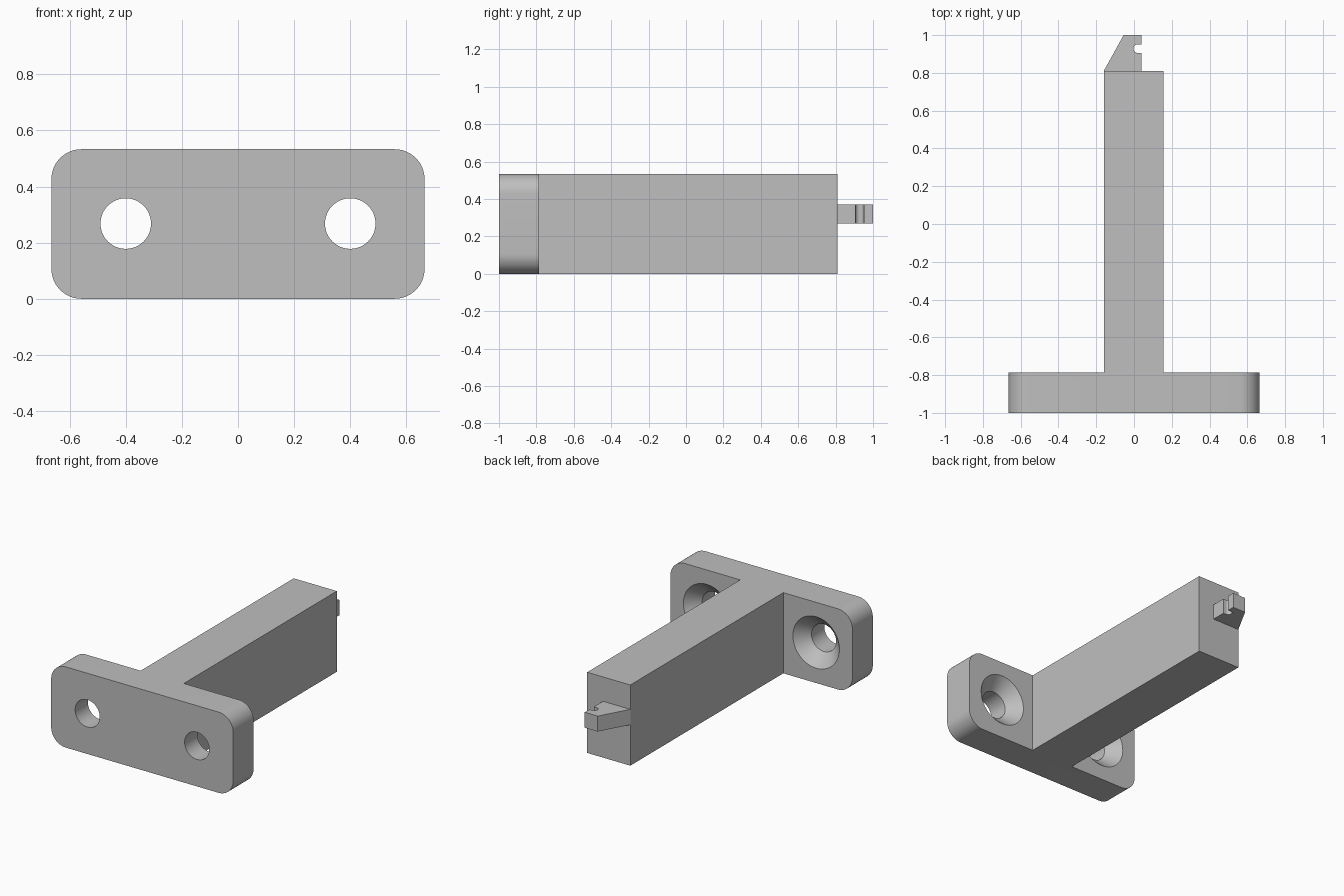
import bpy, bmesh, math

cube = bpy.data.objects.get("Cube")
if cube:
    bpy.data.objects.remove(cube, do_unlink=True)

# Single flat material
grey = bpy.data.materials.new("plain grey")
grey.use_nodes = True
colour = (0.52, 0.52, 0.52, 1)
grey.diffuse_color = colour
grey.node_tree.nodes["Principled BSDF"].inputs["Base Color"].default_value = colour

HEIGHT = 0.533
HALF_W = 0.665
PLATE_FRONT, PLATE_BACK = -1.0, -0.787
BAR_L, BAR_R, BAR_END = -0.16, 0.155, 0.81


def finish(name, bm):
    bmesh.ops.recalc_face_normals(bm, faces=bm.faces)
    mesh = bpy.data.meshes.new(name)
    bm.to_mesh(mesh)
    bm.free()
    obj = bpy.data.objects.new(name, mesh)
    bpy.context.collection.objects.link(obj)
    mesh.materials.append(grey)
    return obj


def prism(outline, z0, z1):
    """Extrude an outline in the ground plane from z0 up to z1."""
    bm = bmesh.new()
    face = bm.faces.new([bm.verts.new((x, y, z0)) for x, y in outline])
    top = bmesh.ops.extrude_face_region(bm, geom=[face])["geom"]
    verts = [v for v in top if isinstance(v, bmesh.types.BMVert)]
    bmesh.ops.translate(bm, verts=verts, vec=(0, 0, z1 - z0))
    return bm


def lathe_along_y(profile, x, z, sides=64):
    """Closed solid of revolution from (y, radius) pairs."""
    bm = bmesh.new()
    rings = []
    for y, r in profile:
        angles = [2 * math.pi * i / sides for i in range(sides)]
        rings.append([bm.verts.new((x + r * math.cos(a), y, z + r * math.sin(a)))
                      for a in angles])
    for a, b in zip(rings, rings[1:]):
        for i in range(sides):
            j = (i + 1) % sides
            bm.faces.new((a[i], a[j], b[j], b[i]))
    bm.faces.new(rings[0])
    bm.faces.new(rings[-1])
    return bm


def smooth(obj):
    bpy.ops.object.select_all(action="DESELECT")
    obj.select_set(True)
    bpy.context.view_layer.objects.active = obj
    bpy.ops.object.shade_smooth_by_angle(angle=math.radians(25))


# Mounting plate and bar in one T-shaped body
body_bm = prism([(-HALF_W, PLATE_FRONT), (HALF_W, PLATE_FRONT),
                 (HALF_W, PLATE_BACK), (BAR_R, PLATE_BACK),
                 (BAR_R, BAR_END), (BAR_L, BAR_END),
                 (BAR_L, PLATE_BACK), (-HALF_W, PLATE_BACK)], 0, HEIGHT)

# Round the four plate corners
corners = [e for e in body_bm.edges
           if all(abs(v.co.x) > 0.6 for v in e.verts)
           and abs(e.verts[0].co.y - e.verts[1].co.y) > 0.1]
bmesh.ops.bevel(body_bm, geom=corners, offset=0.107, segments=12,
                profile=0.5, affect="EDGES")
body = finish("plate_and_bar", body_bm)

# Countersunk screw holes
for side in (-1, 1):
    profile = [(PLATE_FRONT - 0.05, 0.09), (PLATE_BACK - 0.08, 0.09),
               (PLATE_BACK, 0.17), (PLATE_BACK + 0.05, 0.22)]
    cutter = finish("hole_cutter", lathe_along_y(profile, side * 0.4, 0.268))
    cutter.hide_render = True
    mod = body.modifiers.new("screw_hole", "BOOLEAN")
    mod.operation = "DIFFERENCE"
    mod.solver = "EXACT"
    mod.object = cutter
    bpy.context.view_layer.objects.active = body
    bpy.ops.object.modifier_apply(modifier=mod.name)
    bpy.data.objects.remove(cutter, do_unlink=True)
smooth(body)

# Hooked tab with a rounded notch at the end of the bar
NOTCH_X, NOTCH_Y, NOTCH_R = 0.02, 0.928, 0.023
TAB_R = 0.04
notch = [(NOTCH_X + NOTCH_R * math.cos(a), NOTCH_Y + NOTCH_R * math.sin(a))
         for a in (math.pi * (1.5 - i / 12) for i in range(13))]
outline = ([(BAR_L, BAR_END), (TAB_R, BAR_END), (TAB_R, NOTCH_Y - NOTCH_R)]
           + notch + [(TAB_R, NOTCH_Y + NOTCH_R), (TAB_R, 1.0), (-0.055, 1.0)])
smooth(finish("hook_tab", prism(outline, 0.27, 0.372)))
